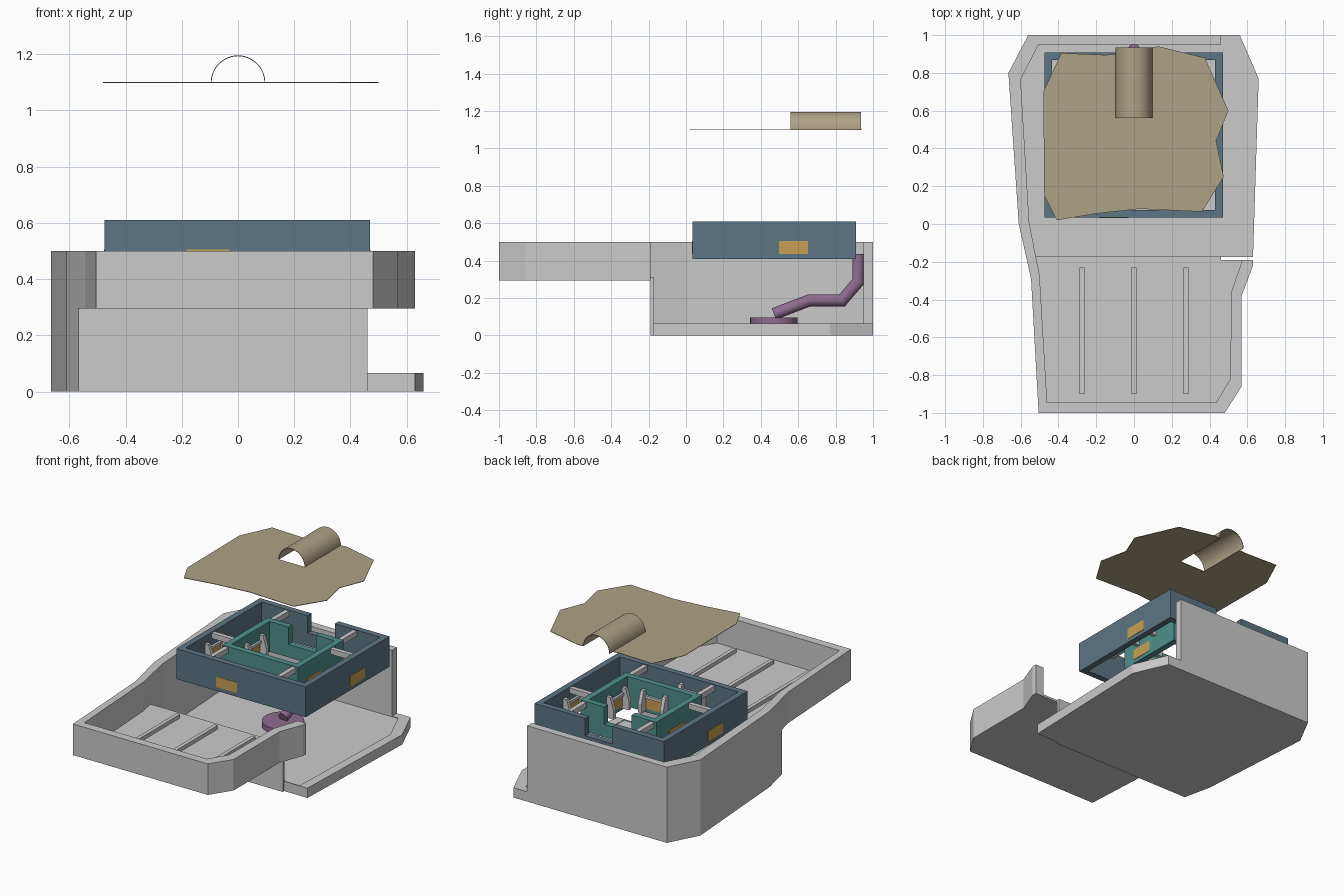
import bpy, bmesh, math
from mathutils import Matrix, Vector

if "Cube" in bpy.data.objects:
    bpy.data.objects.remove(bpy.data.objects["Cube"])


def material(name, rgb):
    m = bpy.data.materials.new(name)
    m.diffuse_color = (*rgb, 1)
    m.use_nodes = True
    m.node_tree.nodes["Principled BSDF"].inputs["Base Color"].default_value = m.diffuse_color
    return m


BLUE = material("slate_blue", (0.11, 0.18, 0.23))
TEAL = material("teal", (0.08, 0.28, 0.26))
ORANGE = material("amber", (0.58, 0.35, 0.09))
PURPLE = material("purple", (0.27, 0.15, 0.27))
TAN = material("tan", (0.42, 0.36, 0.24))


def finish(name, bm, mat=None):
    bmesh.ops.recalc_face_normals(bm, faces=bm.faces)
    me = bpy.data.meshes.new(name)
    bm.to_mesh(me)
    bm.free()
    ob = bpy.data.objects.new(name, me)
    bpy.context.collection.objects.link(ob)
    if mat:
        me.materials.append(mat)
    return ob


def prism(name, pts, z0, z1, mat=None, mtx=None):
    bm = bmesh.new()
    f = bm.faces.new([bm.verts.new((x, y, z0)) for x, y in pts])
    r = bmesh.ops.extrude_face_region(bm, geom=[f])
    for v in r["geom"]:
        if isinstance(v, bmesh.types.BMVert):
            v.co.z = z1
    if mtx:
        bm.transform(mtx)
    return finish(name, bm, mat)


def box(name, x0, x1, y0, y1, z0, z1, mat=None, mtx=None):
    return prism(name, [(x0, y0), (x1, y0), (x1, y1), (x0, y1)], z0, z1, mat, mtx)


def carve(ob, cutters):
    for c in cutters:
        m = ob.modifiers.new("cut", 'BOOLEAN')
        m.operation, m.solver, m.object = 'DIFFERENCE', 'EXACT', c
    deps = bpy.context.evaluated_depsgraph_get()
    deps.update()
    me = bpy.data.meshes.new_from_object(ob.evaluated_get(deps))
    ob.modifiers.clear()
    ob.data = me
    for c in cutters:
        bpy.data.objects.remove(c)


# Basin: deep rear half, shallow front shelf, cut away on the right
outer = [(-.505, -1), (.48, -1), (.57, -.86), (.57, -.38), (.63, -.22), (.63, -.175),
         (.66, .77), (.56, 1), (-.56, 1), (-.665, .8), (-.61, 0), (-.545, -.29)]
rear = [(.57, -.17), (.6, .73), (.505, .95), (-.505, .95), (-.6, .765), (-.555, .01), (-.52, -.17)]
front = [(-.5, -.27), (-.46, -.945), (.435, -.945), (.51, -.82), (.515, -.36), (.57, -.2)]
basin = prism("basin", outer, 0, .5)
carve(basin, [
    box("c1", -1, 1, -1.2, -.19, -.2, .295),
    prism("c2", rear + front, .31, .7),
    prism("c3", rear, .06, .7),
    box("c4", .46, 1, -.19, 1.2, .065, .8),
    box("c5", .46, 1, -.19, -.175, -.2, .8),
])

# Ribs on the shelf
for i, x in enumerate((-.275, 0, .275)):
    box(f"shelf_rib_{i}", x - .0125, x + .0125, -.9, -.23, .305, .335)


# Nested frames with a notch at the back
def frame(name, x0, x1, y0, y1, mat):
    t = .04
    ob = box(name, x0, x1, y0, y1, .41, .61, mat)
    carve(ob, [box("c1", x0 + t, x1 - t, y0 + t, y1 - t, .3, .7),
               box("c2", -.1, .1, y1 - t - .02, y1 + .02, .495, .7)])
    return ob


frame("outer_frame", -.475, .47, .035, .908, BLUE)
frame("inner_frame", -.28, .275, .235, .71, TEAL)

# Struts joining the frames
for i, x in enumerate((-.25, .245)):
    box(f"front_strut_{i}", x - .015, x + .015, .07, .24, .57, .605)
    box(f"back_strut_{i}", x - .015, x + .015, .705, .87, .57, .605)
box("left_strut", -.44, -.275, .345, .375, .57, .605)
box("right_strut", .27, .435, .57, .6, .57, .605)

# Window panels with brackets on the inner side of the walls
windows = [(-.107, .055, 0), (.45, .575, 90), (-.455, .37, -90),
           (.03, .255, 0), (.255, .4, 90), (-.26, .5, -90)]
for i, (x, y, a) in enumerate(windows):
    m = Matrix.Translation((x, y, 0)) @ Matrix.Rotation(math.radians(a), 4, 'Z')
    box(f"window_panel_{i}", -.077, .077, -.022, .024, .435, .505, ORANGE, m)
    box(f"bracket_bar_{i}", -.08, .08, .018, .035, .507, .525, None, m)
    # profile lies in the depth/height plane, extruded along the wall
    side = Matrix(((0, 0, 1, 0), (1, 0, 0, 0), (0, 1, 0, 0), (0, 0, 0, 1)))
    for s in (-1, 1):
        prism(f"bracket_{i}_{s}", [(.018, .42), (.07, .42), (.07, .48), (.045, .56), (.018, .56)],
              s * .08 - .012, s * .08 + .012, None, m @ side)

# Drain disc and bent pipe
bm = bmesh.new()
bmesh.ops.create_cone(bm, cap_ends=True, segments=32, radius1=.127, radius2=.127, depth=.035,
                      matrix=Matrix.Translation((0, .47, .0795)))
disc = finish("drain_disc", bm, PURPLE)

path = [Vector((0, *p)) for p in ((.47, .115), (.66, .188), (.835, .188), (.922, .29), (.922, .435))]
bm = bmesh.new()
rings = []
for i, p in enumerate(path):
    d0 = (p - path[i - 1]).normalized() if i else (path[1] - p).normalized()
    d1 = (path[i + 1] - p).normalized() if i < len(path) - 1 else d0
    t = (d0 + d1).normalized()
    n = Vector((0, -t.z, t.y)) / max(t.dot(d0), .5)
    rings.append([bm.verts.new(p + .032 * (math.cos(k * math.tau / 20) * Vector((1, 0, 0))
                                           + math.sin(k * math.tau / 20) * n)) for k in range(20)])
for a, b in zip(rings, rings[1:]):
    for k in range(20):
        bm.faces.new((a[k], a[k - 1], b[k - 1], b[k]))
bm.faces.new(rings[0])
bm.faces.new(rings[-1])
pipe = finish("drain_pipe", bm, PURPLE)

# Floating sheet with an arched tunnel over its slot
sheet = [(-.41, .02), (-.2, .055), (.03, .08), (.36, .065), (.475, .25), (.435, .44), (.5, .6),
         (.375, .88), (.13, .94), (.097, .935), (.097, .56), (-.097, .56), (-.097, .9),
         (-.15, .895), (-.385, .905), (-.48, .7), (-.475, .15)]
prism("cover_sheet", sheet, 1.098, 1.101, TAN)
arc = [(r * math.cos(math.pi * k / 24), r * math.sin(math.pi * k / 24))
       for r, ks in ((.097, range(25)), (.094, range(24, -1, -1))) for k in ks]
stand = Matrix(((1, 0, 0, 0), (0, 0, 1, 0), (0, 1, 0, 1.099), (0, 0, 0, 1)))
tunnel = prism("cover_tunnel", arc, .56, .935, TAN, stand)

for ob in (disc, pipe, tunnel):
    bpy.ops.object.select_all(action='DESELECT')
    ob.select_set(True)
    bpy.context.view_layer.objects.active = ob
    bpy.ops.object.shade_smooth_by_angle(angle=math.radians(30))
